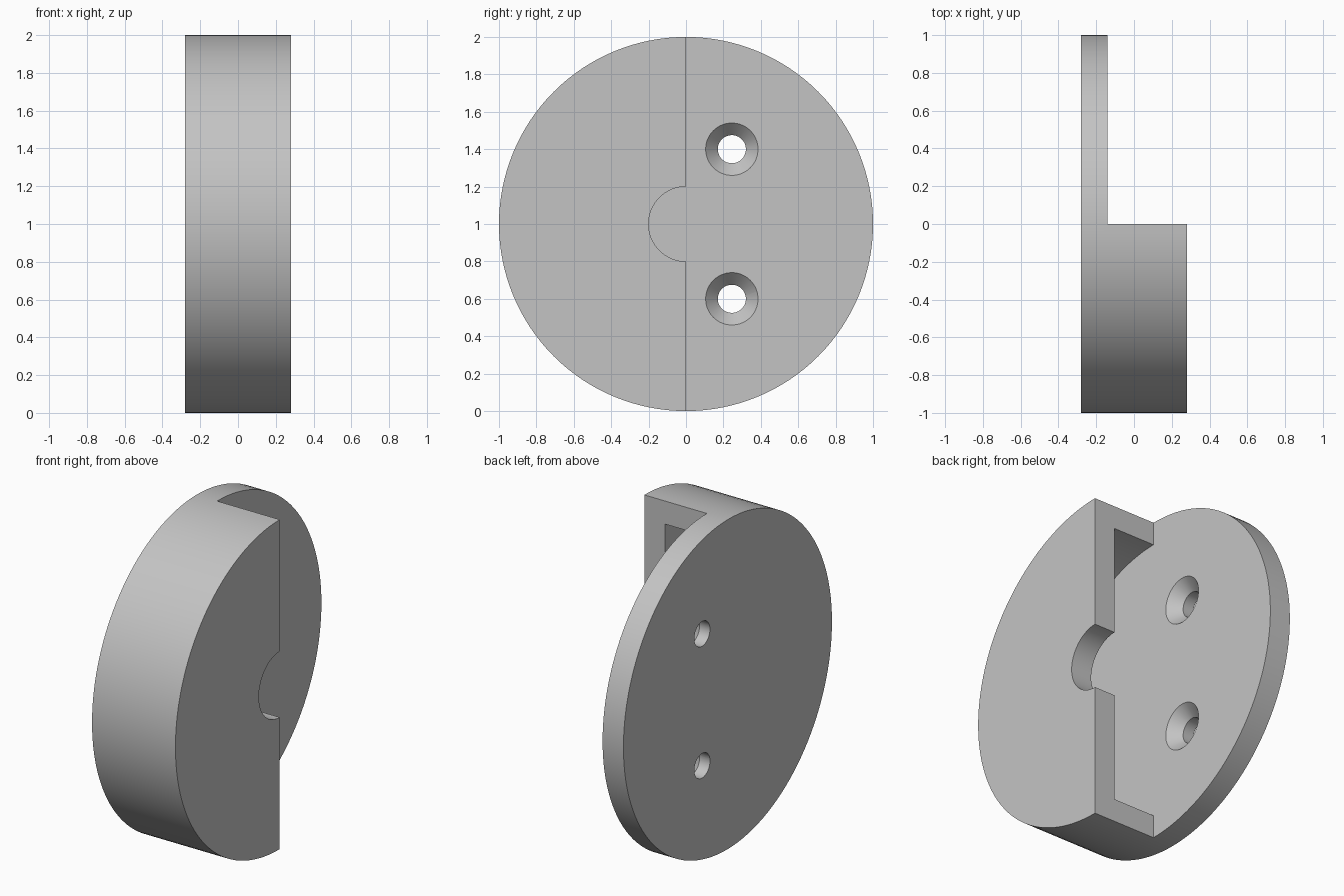
import bpy
import math

if "Cube" in bpy.data.objects:
    bpy.data.objects.remove(bpy.data.objects["Cube"])

# Main dimensions
HALF = 0.28          # half of the overall thickness
WALL = 0.14          # plate, rim and cover thickness
CENTRE_Z = 1.0
FLOOR_X = -HALF + WALL

grey = bpy.data.materials.new("light_grey")
grey.use_nodes = True
grey.diffuse_color = (0.55, 0.55, 0.55, 1)
grey.node_tree.nodes["Principled BSDF"].inputs["Base Color"].default_value = (0.55, 0.55, 0.55, 1)


def cylinder(name, x0, x1, r0, r1, y=0.0, z=CENTRE_Z, sides=64):
    """Cylinder or cone along x, radius r0 at x0 and r1 at x1."""
    bpy.ops.mesh.primitive_cone_add(
        vertices=sides, radius1=r0, radius2=r1, depth=x1 - x0,
        location=((x0 + x1) / 2, y, z), rotation=(0, math.pi / 2, 0))
    obj = bpy.context.object
    obj.name = name
    bpy.ops.object.transform_apply(location=True, rotation=True, scale=True)
    obj.data.materials.append(grey)
    return obj


def cut(target, cutter):
    cutter.hide_render = True
    mod = target.modifiers.new("cut", 'BOOLEAN')
    mod.operation = 'DIFFERENCE'
    mod.solver = 'EXACT'
    mod.object = cutter
    bpy.ops.object.select_all(action='DESELECT')
    target.select_set(True)
    bpy.context.view_layer.objects.active = target
    bpy.ops.object.modifier_apply(modifier=mod.name)
    bpy.data.objects.remove(cutter)


# Round body
body = cylinder("half_covered_disc", -HALF, HALF, 1, 1, sides=128)

# Remove the back half above the plate
bpy.ops.mesh.primitive_cube_add(size=2, location=(FLOOR_X + 1, 1, CENTRE_Z))
box = bpy.context.object
box.name = "open_half_cutter"
box.scale = (1, 1, 1.2)
bpy.ops.object.transform_apply(location=True, rotation=True, scale=True)
cut(body, box)

# Hollow pocket behind the cover, and the round notch through the cover
cut(body, cylinder("pocket_cutter", FLOOR_X, HALF - WALL, 1 - WALL, 1 - WALL, sides=128))
cut(body, cylinder("notch_cutter", 0, HALF + 0.1, 0.2, 0.2))

# Countersunk screw holes
SINK = 0.07
for side in (-1, 1):
    z = CENTRE_Z + side * 0.4
    cut(body, cylinder("screw_hole_cutter", -HALF - 0.1, 0, 0.075, 0.075, 0.245, z))
    # Cone continues past the plate surface at the same slope
    cut(body, cylinder("countersink_cutter", FLOOR_X - SINK, FLOOR_X + SINK,
                       0.075, 0.205, 0.245, z))

bpy.ops.object.select_all(action='DESELECT')
body.select_set(True)
bpy.context.view_layer.objects.active = body
bpy.ops.object.shade_smooth_by_angle(angle=math.radians(30))
